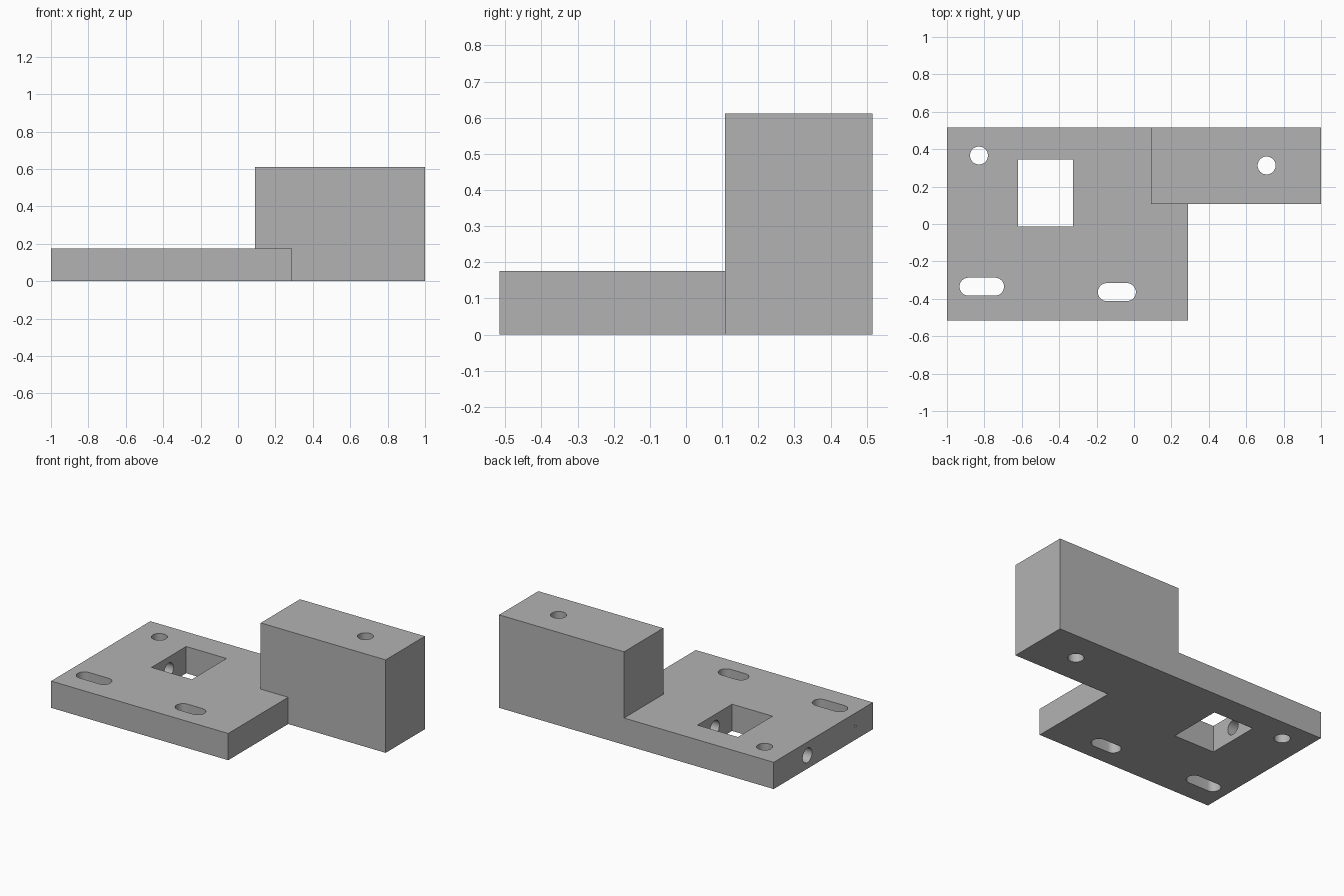
import bpy, bmesh
from math import pi, sin, cos
from mathutils import Matrix, Vector

cube = bpy.data.objects.get("Cube")
if cube:
    bpy.data.objects.remove(cube, do_unlink=True)

GREY = (0.45, 0.45, 0.45, 1)
metal = bpy.data.materials.new("machined grey")
metal.use_nodes = True
metal.diffuse_color = GREY
metal.node_tree.nodes["Principled BSDF"].inputs["Base Color"].default_value = GREY

PLATE_H, BLOCK_H, DEPTH, R = 0.176, 0.612, 0.516, 0.048


def prism(name, outline, z0, z1, matrix=Matrix()):
    """Extrude a closed 2D outline from z0 to z1."""
    bm = bmesh.new()
    base = bm.faces.new([bm.verts.new((x, y, z0)) for x, y in outline])
    top = bmesh.ops.extrude_face_region(bm, geom=[base])["geom"]
    bmesh.ops.translate(bm, vec=(0, 0, z1 - z0),
                        verts=[v for v in top if isinstance(v, bmesh.types.BMVert)])
    bmesh.ops.recalc_face_normals(bm, faces=bm.faces)
    bm.transform(matrix)
    mesh = bpy.data.meshes.new(name)
    bm.to_mesh(mesh)
    bm.free()
    mesh.materials.append(metal)
    obj = bpy.data.objects.new(name, mesh)
    bpy.context.collection.objects.link(obj)
    return obj


def rect(x0, x1, y0, y1):
    return [(x0, y0), (x1, y0), (x1, y1), (x0, y1)]


def slot(x0, x1, y, r, n=20):
    """Rounded slot outline; a circle when both centres coincide."""
    pts = []
    for cx, start in ((x1, -pi / 2), (x0, pi / 2)):
        last = n if x0 == x1 else n + 1
        for i in range(last):
            a = start + pi * i / n
            pts.append((cx + r * cos(a), y + r * sin(a)))
    return pts


def combine(target, tool, operation):
    """Apply a boolean and discard the tool."""
    mod = target.modifiers.new(operation, "BOOLEAN")
    mod.operation, mod.solver, mod.object = operation, "EXACT", tool
    bpy.context.view_layer.objects.active = target
    bpy.ops.object.modifier_apply(modifier=mod.name)
    bpy.data.objects.remove(tool, do_unlink=True)


# Plate with the tall block fused onto its back corner
body = prism("mounting_bracket", rect(-1, 0.29, -DEPTH, DEPTH), 0, PLATE_H)
combine(body, prism("block", rect(0.09, 1, 0.108, DEPTH), 0, BLOCK_H), "UNION")

# Vertical openings: window, round holes and slots
openings = [
    rect(-0.62, -0.326, -0.014, 0.346),
    slot(-0.829, -0.829, 0.366, R),
    slot(0.709, 0.709, 0.313, R),
    slot(-0.885, -0.743, -0.335, R),
    slot(-0.145, -0.038, -0.364, R),
]
for outline in openings:
    combine(body, prism("cutter", outline, -0.1, 0.8), "DIFFERENCE")

# Side bores: a large one crossing the window, a tiny one reaching the slot
for y, radius, x_end in ((0.166, R, -0.1), (-0.335, 0.008, -0.88)):
    turn = Matrix.Translation(Vector((0, y, PLATE_H / 2))) @ Matrix.Rotation(pi / 2, 4, "Y")
    combine(body, prism("cutter", slot(0, 0, 0, radius), -1.1, x_end, turn), "DIFFERENCE")

# Smooth bores, crisp edges
bpy.ops.object.select_all(action="DESELECT")
body.select_set(True)
bpy.context.view_layer.objects.active = body
bpy.ops.object.shade_smooth_by_angle(angle=pi / 6)
